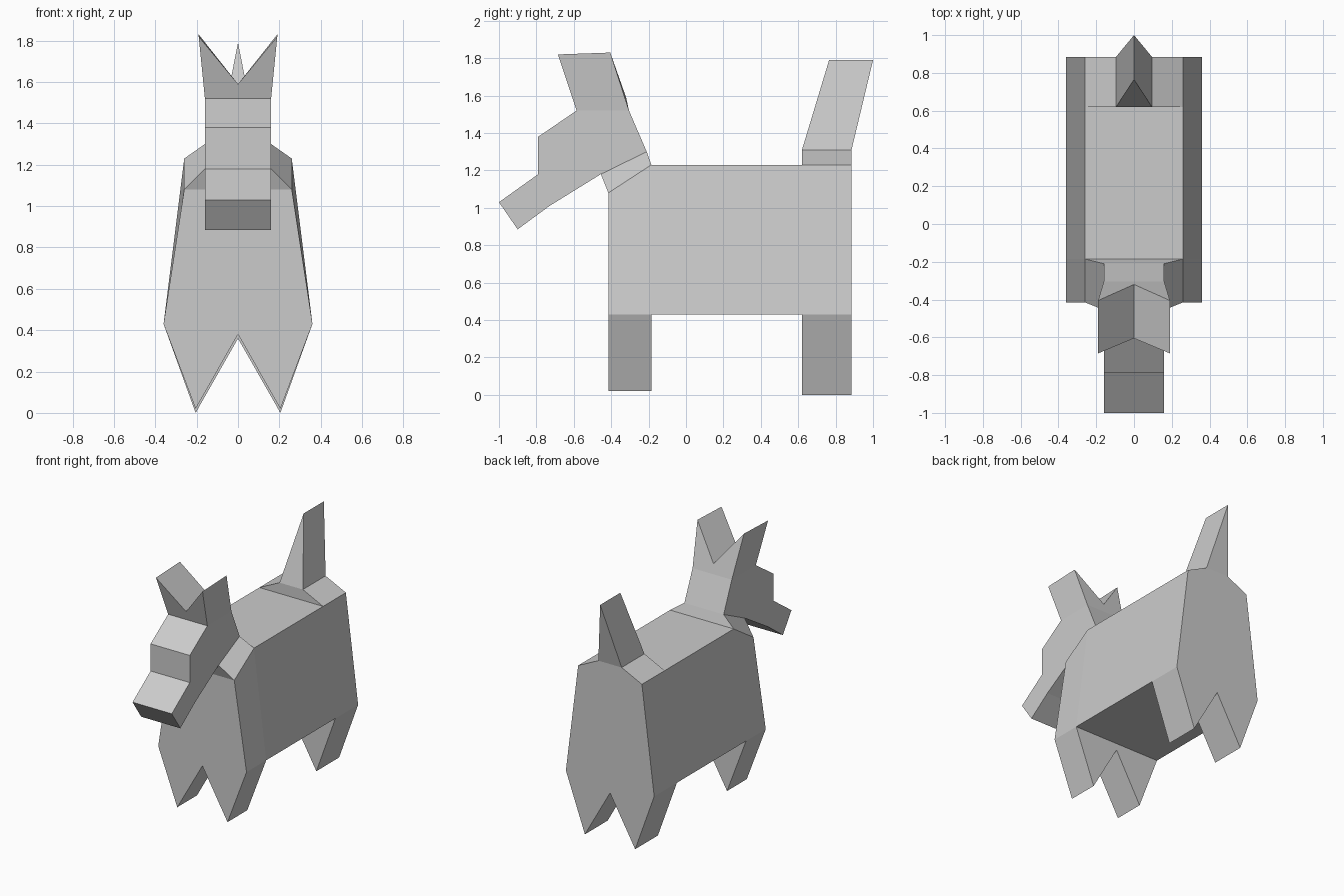
import bpy, bmesh

if "Cube" in bpy.data.objects:
    bpy.data.objects.remove(bpy.data.objects["Cube"])


def loft(name, rings):
    """Closed mesh bridging rings that have equal point counts, capped at both ends."""
    bm = bmesh.new()
    loops = [[bm.verts.new(p) for p in ring] for ring in rings]
    n = len(loops[0])
    for a, b in zip(loops, loops[1:]):
        for i in range(n):
            j = (i + 1) % n
            bm.faces.new((a[i], a[j], b[j], b[i]))
    bm.faces.new(loops[0][::-1])
    bm.faces.new(loops[-1])
    bmesh.ops.recalc_face_normals(bm, faces=bm.faces)
    mesh = bpy.data.meshes.new(name)
    bm.to_mesh(mesh)
    bm.free()
    obj = bpy.data.objects.new(name, mesh)
    bpy.context.collection.objects.link(obj)
    return obj


def mirrored(half):
    """Complete a right-hand point list across x = 0, keeping centre points single."""
    return half + [(-x, y, z) for x, y, z in reversed(half) if x > 0]


# Torso: flared cross-section, front top edge cut down for the neck
BELLY, BACK = 0.43, 1.23
loft("torso", [mirrored([(0.36, y, BELLY), (0.26, y, top)])
               for y, top in ((-0.415, 1.08), (-0.185, BACK), (0.62, BACK), (0.885, BACK))])

# Leg pairs: pointed legs with a notch between them
for name, y0, y1, foot in (("front_legs", -0.415, -0.185, 0.02),
                           ("hind_legs", 0.62, 0.885, 0.0)):
    loft(name, [mirrored([(0.36, y, BELLY), (0.205, y, foot), (0, y, foot + 0.36)])
                for y in (y0, y1)])

# Rump wedge and backward-leaning tail
loft("rump", [mirrored([(0.26, y, BACK), (0.095, y, 1.31)]) for y in (0.62, 0.885)])
loft("tail", [mirrored([(0.095, y, 1.31), (0, tip, 1.79)])
              for y, tip in ((0.62, 0.765), (0.885, 1.0))])

# Neck: tapers from the slanted shoulder cut to the head
loft("neck", [mirrored([(w, y0, z0), (w, y1, z1)])
              for w, y0, z0, y1, z1 in ((0.26, -0.415, 1.08, -0.185, BACK),
                                        (0.16, -0.455, 1.18, -0.21, 1.30))])

# Head: side profile with stepped brow and muzzle
HEAD = [(-0.455, 1.18), (-0.21, 1.30), (-0.305, 1.52), (-0.585, 1.52), (-0.79, 1.38),
        (-0.79, 1.18), (-1.0, 1.03), (-0.90, 0.885), (-0.73, 1.01)]
loft("head", [[(x, y, z) for y, z in HEAD] for x in (-0.16, 0.16)])

# Ears: one V-notched block leaning forward
loft("ears", [mirrored([(0.16, base, 1.52), (0.19, tip, z), (0, notch, 1.59)])
              for base, tip, z, notch in ((-0.585, -0.685, 1.82, -0.605),
                                          (-0.305, -0.405, 1.83, -0.32))])
